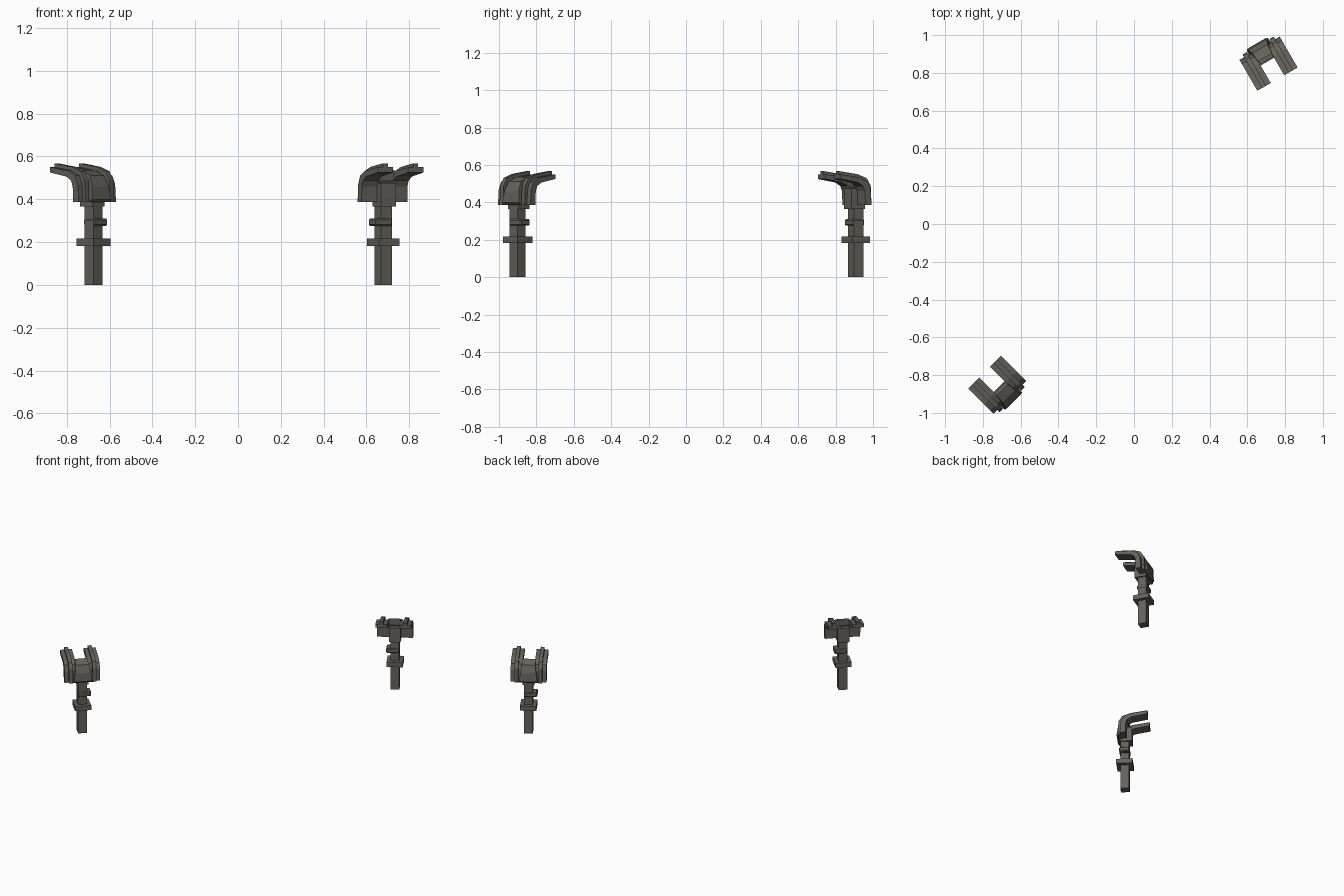
import bpy, bmesh, math
from mathutils import Matrix

if "Cube" in bpy.data.objects:
    bpy.data.objects.remove(bpy.data.objects["Cube"])

metal = bpy.data.materials.new("dark_warm_grey")
metal.diffuse_color = (0.13, 0.122, 0.104, 1)
metal.use_nodes = True
metal.node_tree.nodes["Principled BSDF"].inputs["Base Color"].default_value = metal.diffuse_color


def add_object(name, bm, place):
    bmesh.ops.recalc_face_normals(bm, faces=bm.faces)
    mesh = bpy.data.meshes.new(name)
    bm.to_mesh(mesh)
    bm.free()
    mesh.materials.append(metal)
    obj = bpy.data.objects.new(name, mesh)
    obj.matrix_world = place
    bpy.context.collection.objects.link(obj)
    return obj


def box(name, place, x, y, z, bevel=0.0):
    """Box from (min, max) ranges."""
    bm = bmesh.new()
    bmesh.ops.create_cube(bm, size=1)
    for v in bm.verts:
        v.co = [r[0] if c < 0 else r[1] for c, r in zip(v.co, (x, y, z))]
    if bevel:
        bmesh.ops.bevel(bm, geom=bm.edges[:], offset=bevel, segments=1, affect='EDGES')
    return add_object(name, bm, place)


def extrude(name, place, outline, x0, x1, taper=None):
    """Extrude a side outline of (y, z) points from x0 to x1; taper scales x by height."""
    bm = bmesh.new()
    s = taper or (lambda z: 1)
    a = [bm.verts.new((x0 * s(z), y, z)) for y, z in outline]
    b = [bm.verts.new((x1 * s(z), y, z)) for y, z in outline]
    n = len(outline)
    bm.faces.new(a)
    bm.faces.new(b[::-1])
    for i in range(n):
        j = (i + 1) % n
        bm.faces.new((a[i], b[i], b[j], a[j]))
    return add_object(name, bm, place)


# side outlines (forward, up)
ARM = [(-.026, .387), (-.02, .47), (-.002, .51), (.045, .533), (.163, .55),
       (.163, .525), (.055, .506), (.025, .487), (.014, .46), (.012, .387)]
RIB = [(-.042, .387), (-.037, .49), (-.012, .53), (.045, .551), (.163, .568),
       (.163, .54), (.045, .523), (.005, .50), (-.01, .46), (-.01, .387)]
BRIDGE = [(-.026, .387), (-.02, .47), (-.002, .51), (.03, .528), (.03, .49), (.012, .46), (.012, .387)]
PANEL = [(-.04, .387), (-.053, .40), (-.046, .46), (-.022, .512), (.03, .536), (.03, .50), (-.01, .46), (-.01, .387)]


def bracket_post(tag, x, y, degrees):
    m = Matrix.Translation((x, y, 0)) @ Matrix.Rotation(math.radians(degrees), 4, 'Z')
    # square post, collar and side knob
    box("post_" + tag, m, (-.03, .03), (-.03, .03), (0, .40))
    box("collar_" + tag, m, (-.056, .056), (-.056, .056), (.182, .217))
    box("side_knob_" + tag, m, (-.031, .06), (-.036, .036), (.276, .31), .006)
    # neck block behind the bracket
    box("neck_" + tag, m, (-.04, .04), (-.032, .05), (.366, .475))
    # two curved arms, each with a raised rib
    for side, c in (("left", -.082), ("right", .082)):
        extrude(f"{side}_arm_{tag}", m, ARM, c - .041, c + .041)
        extrude(f"{side}_rib_{tag}", m, RIB, c - .013, c + .013)
    # bridge between the arms, with a tapered back panel
    extrude("bridge_" + tag, m, BRIDGE, -.042, .042)
    extrude("back_panel_" + tag, m, PANEL, -.066, .066, lambda z: 1 - 2.4 * (z - .387))


bracket_post("front", -.675, -.9, 45)
bracket_post("back", .678, .908, -150)
